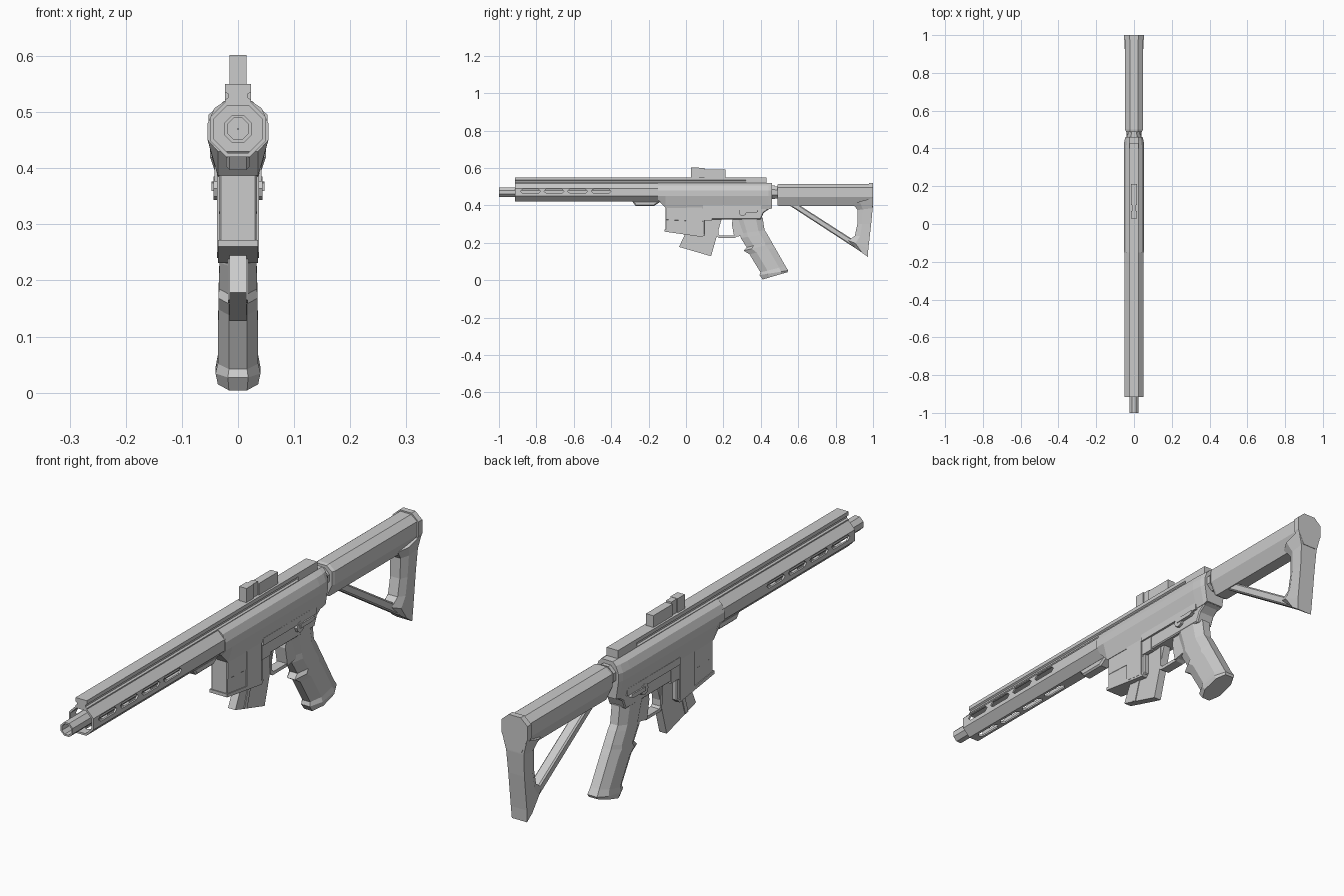
import bpy, bmesh, math

if "Cube" in bpy.data.objects:
    bpy.data.objects.remove(bpy.data.objects["Cube"])

def make(name, rings, closed=False):
    """Skin a list of equal-length vertex rings; closed joins the last ring to the first."""
    bm = bmesh.new()
    vs = [[bm.verts.new(p) for p in r] for r in rings]
    n = len(rings[0])
    for k in range(len(vs) - (0 if closed else 1)):
        a, b = vs[k], vs[(k + 1) % len(vs)]
        for i in range(n):
            j = (i + 1) % n
            bm.faces.new((a[i], a[j], b[j], b[i]))
    if not closed:
        bm.faces.new(vs[0])
        bm.faces.new(vs[-1])
    bmesh.ops.recalc_face_normals(bm, faces=bm.faces)
    me = bpy.data.meshes.new(name)
    bm.to_mesh(me)
    bm.free()
    ob = bpy.data.objects.new(name, me)
    bpy.context.collection.objects.link(ob)
    return ob

def plate(name, pts, x0, x1, bevel=0):
    """Side profile (y, z) extruded along x."""
    ob = make(name, [[(x, y, z) for y, z in pts] for x in (x0, x1)])
    if bevel:
        m = ob.modifiers.new("bevel", 'BEVEL')
        m.width, m.segments, m.limit_method = bevel, 1, 'ANGLE'
        m.angle_limit = math.radians(60)
    return ob

def half_sections(name, secs):
    """Loft of (y, [(x, z) right half from top to bottom]) mirrored in x."""
    return make(name, [[(x, y, z) for x, z in h] + [(-x, y, z) for x, z in reversed(h)]
                       for y, h in secs])

def box(name, x0, x1, y0, y1, z0, z1, bevel=0):
    return plate(name, [(y0, z0), (y1, z0), (y1, z1), (y0, z1)], x0, x1, bevel)

def octa(y, r, zc=.47):
    """Octagon ring with flat sides; r is the apothem."""
    R = r / math.cos(math.pi / 8)
    return [(R * math.cos(a), y, zc + R * math.sin(a))
            for a in (math.pi / 8 + i * math.pi / 4 for i in range(8))]

def cut(ob, cutter):
    m = ob.modifiers.new("cut", 'BOOLEAN')
    m.operation, m.object, m.solver = 'DIFFERENCE', cutter, 'EXACT'
    bpy.context.view_layer.objects.active = ob
    bpy.ops.object.modifier_apply(modifier=m.name)
    bpy.data.objects.remove(cutter)

# Barrel with open muzzle
make("barrel", [octa(-.15, .025), octa(-1, .025), octa(-1, .019), octa(-.9, .019), octa(-.9, .001), octa(-.15, .001)], True)

# Hollow octagonal handguard with slots on both sides and underneath
guard = make("handguard", [octa(-.915, .05), octa(-.14, .05), octa(-.14, .043), octa(-.915, .043)], True)
for k in range(4):
    y0 = -.885 + k * .126
    y1 = y0 + .107
    slot = [(y0, 0), (y0 + .012, .011), (y1 - .012, .011), (y1, 0), (y1 - .012, -.011), (y0 + .012, -.011)]
    cut(guard, plate("side_slot_cutter", [(y, .476 + d) for y, d in slot], -.1, .1))
    cut(guard, make("bottom_slot_cutter", [[(d, y, z) for y, d in slot] for z in (.39, .45)]))

# Hand stop under the handguard
plate("hand_stop", [(-.29, .425), (-.27, .397), (-.17, .397), (-.13, .425)], -.021, .021, .006)

# Top rail: undercut T section, solid at the rear
half = [(.023, .55), (.023, .536), (.017, .532), (.017, .526), (.023, .522), (.023, .512)]
half_sections("top_rail", [(-.915, half), (.32, half)])
box("rail_rear", -.023, .023, .32, .43, .51, .55)

# Sight block with a shallow recess on the sides
plate("sight_base", [(.028, .55), (.21, .55), (.21, .591), (.1, .593), (.1, .6), (.028, .602)], -.011, .011)
box("sight_front", -.015, .015, .028, .07, .55, .602)
box("sight_rear", -.015, .015, .1, .212, .55, .593)

# Upper receiver
def receiver(bot, s=1):
    return [(.023, .52), (.042 * s, .507), (.054 * s, .48), (.054 * s, .45), (.036, bot)]
half_sections("upper_receiver", [(-.15, receiver(.43)), (-.11, receiver(.387)),
                                 (.4, receiver(.38)), (.44, receiver(.38, .95)), (.46, receiver(.385, .85))])
for s in (-1, 1):
    box("receiver_side_ledge", s * .03, s * .042, .09, .4, .375, .402)

# Lower receiver and magazine well
plate("lower_receiver", [(-.11, .43), (-.11, .32), (.09, .31), (.1, .325), (.4, .325), (.415, .36), (.44, .378),
                         (.46, .385), (.46, .43)], -.034, .034, .004)
plate("magazine_well", [(-.11, .41), (-.11, .262), (.085, .235), (.1, .24), (.1, .41)], -.033, .033, .003)
plate("well_flange", [(-.115, .272), (-.115, .26), (.088, .231), (.1, .244)], -.036, .036)
for s in (-1, 1):
    plate("well_panel", [(.0, .42), (.0, .25), (.085, .24), (.085, .42)], s * .03, s * .037)
    box("well_rear_rib", s * .02, s * .036, .09, .14, .32, .42)

# Tilted magazine with a front rib
plate("magazine", [(.015, .29), (-.037, .178), (.134, .128), (.19, .325), (.08, .34)], -.015, .015)
plate("magazine_rib", [(.045, .27), (.012, .165), (.028, .16), (.062, .27)], -.018, .018)

# Trigger guard and trigger
plate("trigger_guard", [(.16, .325), (.165, .235), (.175, .226), (.26, .226), (.3, .25), (.3, .262), (.255, .238),
                        (.182, .238), (.174, .245), (.172, .325)], -.018, .018)
plate("guard_rear_post", [(.25, .325), (.245, .3), (.258, .23), (.31, .24), (.31, .325)], -.022, .022)

# Pistol grip: octagonal sections between front and rear points
def grip_ring(y0, z0, y1, z1, w):
    def p(t, x):
        return (x, y0 + (y1 - y0) * t, z0 + (z1 - z0) * t)
    return [p(0, -w * .45), p(0, w * .45), p(.28, w), p(.75, w), p(1, w * .5), p(1, -w * .5), p(.75, -w), p(.28, -w)]
make("pistol_grip", [grip_ring(*r) for r in (
    (.26, .335, .41, .335, .033), (.29, .25, .42, .267, .032), (.293, .225, .432, .25, .033),
    (.325, .175, .455, .21, .034), (.308, .158, .463, .195, .035), (.34, .138, .475, .175, .035),
    (.398, .042, .532, .075, .036), (.393, .027, .547, .052, .04), (.41, .004, .543, .043, .036))])

# Selector levers on both sides
for s in (-1, 1):
    ring = [(.303 + .021 * math.cos(i * math.pi / 4), .364 + .021 * math.sin(i * math.pi / 4)) for i in range(8)]
    plate("selector_hub", ring, s * .03, s * .044)
    plate("selector_lever", [(.3, .359), (.37, .36), (.385, .366), (.38, .376), (.3, .374)], s * .03, s * .047)

# Buffer collar and stock tube
make("stock_collar", [octa(.45, .036), octa(.475, .036), octa(.475, .032), octa(.5, .032)])
def tube(s=1, top=.515, bot=.396):
    return [(.022 * s, top), (.047 * s, .495), (.047 * s, .445), (.024 * s, bot)]
half_sections("stock_tube", [(.488, tube(.9, .512, .402)), (.5, tube()), (.98, tube())])
half_sections("butt_cap", [(.978, tube(1.12, .52, .39)), (1.0, tube(1.12, .52, .39))])

# Triangular stock: rear column and diagonal strut
def stock_ring(y0, y1, z0, z1, w):
    m = y0 + (y1 - y0) * .35
    zm = z0 + (z1 - z0) * .35
    return [(-w * .6, y0, z0), (w * .6, y0, z0), (w, m, zm), (w, y1, z1), (-w, y1, z1), (-w, m, zm)]
make("stock_column", [stock_ring(*r) for r in (
    (.89, 1.0, .41, .44, .05), (.918, .998, .375, .385, .036), (.916, .99, .3, .3, .033),
    (.903, .982, .238, .23, .033), (.868, .975, .212, .17, .033), (.925, .972, .158, .125, .031))])
plate("stock_strut", [(.545, .405), (.6, .405), (.885, .222), (.93, .22), (.95, .15), (.93, .155)], -.02, .02, .005)
